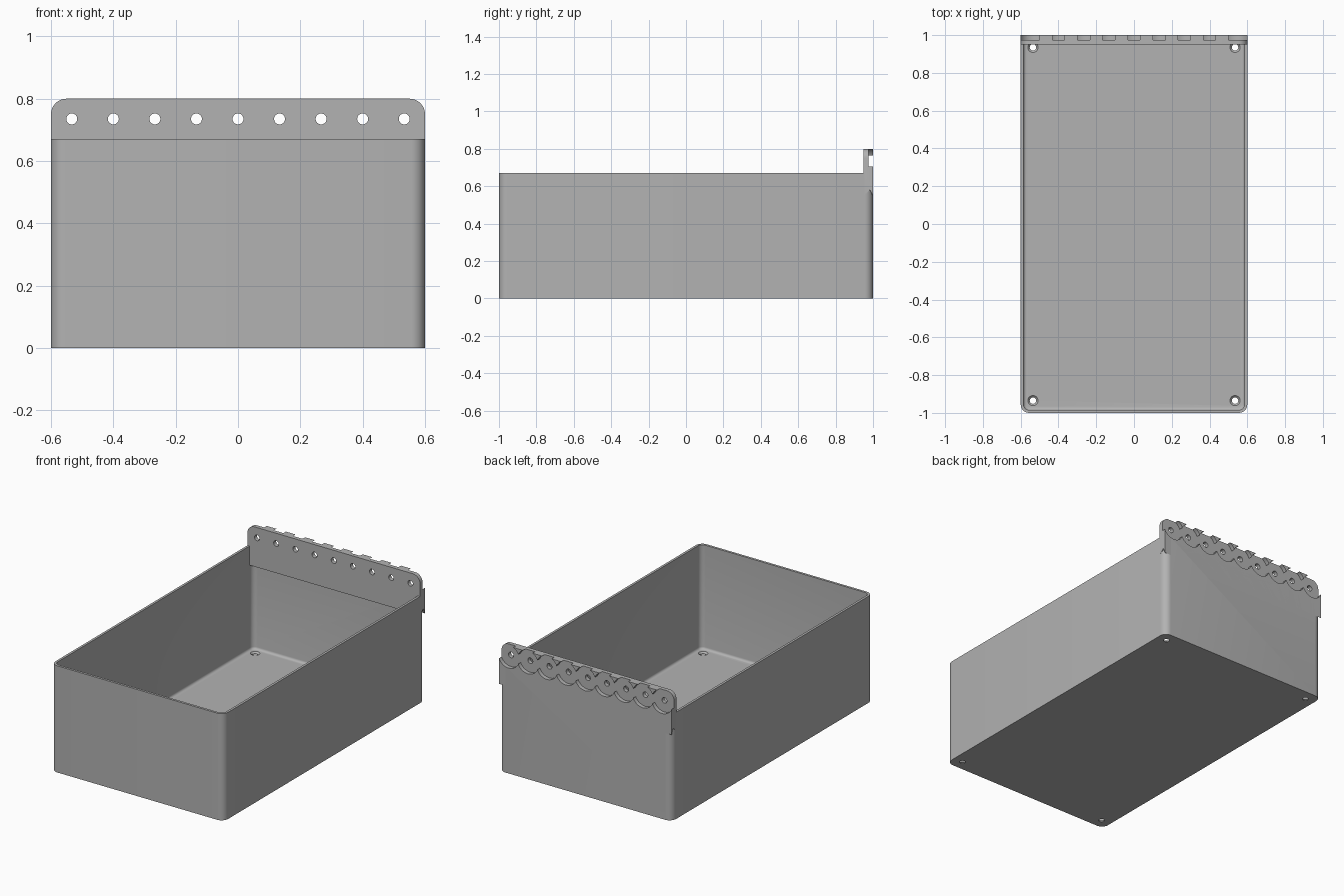
import bpy, bmesh, math
from mathutils import Matrix, Vector

if "Cube" in bpy.data.objects:
    bpy.data.objects.remove(bpy.data.objects["Cube"])

grey = bpy.data.materials.new("plain_grey")
grey.use_nodes = True
COLOUR = (0.45, 0.45, 0.45, 1)
grey.diffuse_color = COLOUR
grey.node_tree.nodes["Principled BSDF"].inputs["Base Color"].default_value = COLOUR


def add_object(name, bm):
    bmesh.ops.recalc_face_normals(bm, faces=bm.faces)
    mesh = bpy.data.meshes.new(name)
    bm.to_mesh(mesh)
    bm.free()
    mesh.materials.append(grey)
    obj = bpy.data.objects.new(name, mesh)
    bpy.context.collection.objects.link(obj)
    return obj


def loft(name, rings):
    """Skin a list of equal-length point rings and cap both ends."""
    bm = bmesh.new()
    loops = [[bm.verts.new(p) for p in ring] for ring in rings]
    n = len(loops[0])
    for a, b in zip(loops, loops[1:]):
        for i in range(n):
            j = (i + 1) % n
            bm.faces.new((a[i], a[j], b[j], b[i]))
    bm.faces.new(loops[0])
    bm.faces.new(loops[-1])
    return add_object(name, bm)


def arc(cx, cy, r, start, steps=8):
    angles = [start + math.pi / 2 * i / steps for i in range(steps + 1)]
    return [(cx + r * math.cos(a), cy + r * math.sin(a)) for a in angles]


def rounded_rect(inset, z):
    """Footprint ring of the tray, moved inward by an inset."""
    x, y, r = 0.6 - inset, 1 - inset, max(0.045 - inset, 0.008)
    pts = []
    for k, (sx, sy) in enumerate([(1, 1), (-1, 1), (-1, -1), (1, -1)]):
        pts += arc(sx * (x - r), sy * (y - r), r, k * math.pi / 2)
    return [Vector((px, py, z)) for px, py in pts]


def plate_outline(y, bottom):
    """Upright outline with rounded top corners."""
    r, top = 0.05, 0.8
    pts = [(-0.6, bottom), (0.6, bottom)]
    pts += arc(0.6 - r, top - r, r, 0) + arc(r - 0.6, top - r, r, math.pi / 2)
    return [Vector((px, y, pz)) for px, pz in pts]


def cut(obj, location, r1, r2, depth, along_y=False):
    """Cut a cylinder or cone out of an object."""
    bm = bmesh.new()
    bmesh.ops.create_cone(bm, cap_ends=True, segments=48, radius1=r1, radius2=r2, depth=depth)
    turn = Matrix.Rotation(math.pi / 2, 4, 'X') if along_y else Matrix()
    bm.transform(Matrix.Translation(location) @ turn)
    cutter = add_object("cutter", bm)
    cutter.hide_render = True
    mod = obj.modifiers.new("cut", 'BOOLEAN')
    mod.operation, mod.solver, mod.object = 'DIFFERENCE', 'EXACT', cutter
    bpy.context.view_layer.objects.active = obj
    bpy.ops.object.modifier_apply(modifier=mod.name)
    bpy.data.objects.remove(cutter)


# Tray: outer wall, rim, inner wall and a small fillet down to the floor
WALL, FLOOR, FILLET, HEIGHT = 0.015, 0.015, 0.015, 0.67
rings = [rounded_rect(0, 0), rounded_rect(0, HEIGHT), rounded_rect(WALL, HEIGHT)]
for i in range(5):
    a = math.pi / 2 * i / 4
    rings.append(rounded_rect(WALL + FILLET * (1 - math.cos(a)),
                              FLOOR + FILLET * (1 - math.sin(a))))
tray = loft("tray", rings)

# Countersunk drain holes in the floor corners
for sx in (-1, 1):
    for sy in (-1, 1):
        spot = (sx * 0.535, sy * 0.935)
        cut(tray, (*spot, 0), 0.017, 0.017, 0.1)
        cut(tray, (*spot, 0.0125), 0.017, 0.032, 0.015)
        cut(tray, (*spot, 0.04), 0.032, 0.032, 0.042)

# Hanging plate behind the rim, its lower end run into the back wall
plate = loft("hanging_plate", [plate_outline(0.95, 0.55),
                               plate_outline(0.984, 0.58),
                               plate_outline(1, 0.545)])

# Overlapping round pockets and screw holes along the plate
for i in range(9):
    x = (i - 4) * 0.1333
    for part in (tray, plate):
        cut(part, (x, 1.025, 0.735), 0.073, 0.073, 0.1, along_y=True)
    cut(plate, (x, 0.97, 0.735), 0.0175, 0.0175, 0.2, along_y=True)

for obj in (tray, plate):
    bpy.ops.object.select_all(action='DESELECT')
    obj.select_set(True)
    bpy.context.view_layer.objects.active = obj
    bpy.ops.object.shade_smooth_by_angle(angle=math.radians(30))
